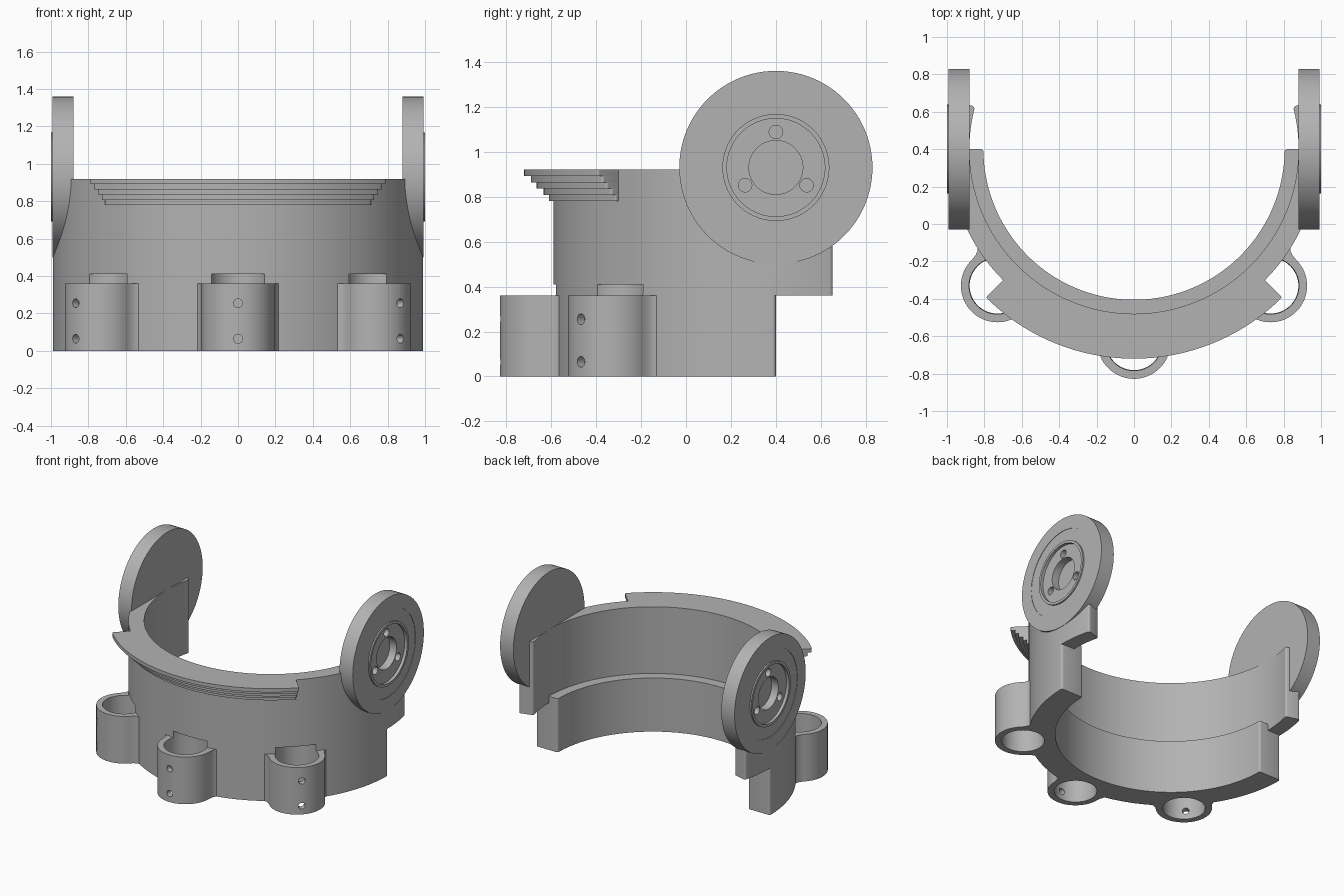
import bpy, bmesh
from math import sin, cos, radians, pi
from mathutils import Matrix, Vector

cube = bpy.data.objects.get("Cube")
if cube:
    bpy.data.objects.remove(cube)

grey = bpy.data.materials.new("plain grey")
grey.use_nodes = True
grey.diffuse_color = (0.45, 0.45, 0.45, 1)
grey.node_tree.nodes["Principled BSDF"].inputs["Base Color"].default_value = (0.45, 0.45, 0.45, 1)

CENTRE = Vector((0, 0.4, 0))   # axis of the curved wall
STEP = 1.25                    # degrees per wall segment


def make_object(name, bm):
    bmesh.ops.recalc_face_normals(bm, faces=bm.faces)
    mesh = bpy.data.meshes.new(name)
    bm.to_mesh(mesh)
    bm.free()
    mesh.materials.append(grey)
    obj = bpy.data.objects.new(name, mesh)
    bpy.context.scene.collection.objects.link(obj)
    return obj


def prism(name, outline, z0, z1, round_ids=(), radius=0.015):
    """Extrude an outline upwards, rounding the chosen upright edges."""
    bm = bmesh.new()
    low = [bm.verts.new((x, y, z0)) for x, y in outline]
    high = [bm.verts.new((x, y, z1)) for x, y in outline]
    bm.faces.new(low)
    bm.faces.new(high)
    n = len(outline)
    for i in range(n):
        j = (i + 1) % n
        bm.faces.new((low[i], low[j], high[j], high[i]))
    edges = [bm.edges.get((low[i], high[i])) for i in round_ids]
    if edges:
        bmesh.ops.bevel(bm, geom=edges, offset=radius, segments=4, profile=0.5, affect='EDGES')
    return make_object(name, bm)


def sector(name, r0, r1, half_angle, z0, z1, radius=0.015):
    """Curved wall centred on the front, reaching half_angle to each side."""
    n = round(2 * half_angle / STEP)
    angles = [radians(-90 - half_angle + i * STEP) for i in range(n + 1)]
    ring = [(r1 * cos(a), 0.4 + r1 * sin(a)) for a in angles]
    ring += [(r0 * cos(a), 0.4 + r0 * sin(a)) for a in reversed(angles)]
    return prism(name, ring, z0, z1, (0, n, n + 1, 2 * n + 1), radius)


def cylinder(name, start, end, r0, r1, segments=48):
    bm = bmesh.new()
    axis = Vector(end) - Vector(start)
    turn = axis.to_track_quat('Z', 'Y').to_matrix().to_4x4()
    place = Matrix.Translation((Vector(start) + Vector(end)) / 2) @ turn
    bmesh.ops.create_cone(bm, cap_ends=True, segments=segments, radius1=r0, radius2=r1,
                          depth=axis.length, matrix=place)
    return make_object(name, bm)


def combine(target, tool, operation):
    mod = target.modifiers.new("combine", 'BOOLEAN')
    mod.operation = operation
    mod.solver = 'EXACT'
    mod.object = tool
    bpy.context.view_layer.update()
    result = bpy.data.meshes.new_from_object(
        target.evaluated_get(bpy.context.evaluated_depsgraph_get()))
    target.modifiers.clear()
    target.data = result
    bpy.data.objects.remove(tool)


# Curved wall: thick lower part with a ledge, thinner and longer upper part
body = sector("curved_body", 0.805, 0.99, 90, 0, 0.41)
combine(body, sector("upper_wall", 0.88, 0.99, 105, 0.36, 0.92), 'UNION')

# Stepped flange under the top edge
for i, r in enumerate((1.01, 1.035, 1.065, 1.09, 1.12)):
    z = 0.78 + i * 0.028
    top = 0.92 if i == 4 else z + 0.028
    combine(body, sector("flange_step", 0.94, r, 45, z, top, 0.01), 'UNION')

# Three open holders on the outside of the wall
directions = [Vector((cos(radians(a)), sin(radians(a)), 0)) for a in (-135, -90, -45)]
up = Vector((0, 0, 1))
for d in directions:
    side = Vector((-d.y, d.x, 0))
    c = CENTRE + d * 1.033
    combine(body, cylinder("holder", c, c + up * 0.36, 0.195, 0.195, 64), 'UNION')
    half = [(0.194, 1.04), (0.198, 1.0), (0.208, 0.975), (0.225, 0.955), (0.225, 0.92)]
    outline = half + [(-s, r) for s, r in reversed(half)]
    points = [CENTRE + side * s + d * r for s, r in outline]
    combine(body, prism("holder_neck", [(p.x, p.y) for p in points], 0, 0.36), 'UNION')
for d in directions:
    c = CENTRE + d * 1.033
    combine(body, cylinder("bore", c - up * 0.05, c + up * 0.41, 0.148, 0.152, 64), 'DIFFERENCE')
    for z in (0.065, 0.255):
        p = c + up * z
        combine(body, cylinder("pin_hole", p + d * 0.08, p + d * 0.3, 0.024, 0.024, 24), 'DIFFERENCE')

# Side discs: revolved profile of (distance along x, radius)
profile = [(0.88, 0), (0.88, 0.43), (0.992, 0.43), (0.992, 0.33), (0.989, 0.33), (0.989, 0.238),
           (1.0, 0.238), (1.0, 0.218), (0.978, 0.218), (0.978, 0.12), (0.92, 0.12), (0.92, 0)]
hub = Vector((0, 0.4, 0.93))
discs = []
for s, label in ((1, "left"), (-1, "right")):
    # Seat for the disc in the wall
    combine(body, cylinder("seat", hub + Vector((s * 0.89, 0, 0)), hub + Vector((s * 1.2, 0, 0)),
                           0.42, 0.42, 96), 'DIFFERENCE')
    bm = bmesh.new()
    verts = [bm.verts.new(hub + Vector((s * x, 0, r))) for x, r in profile]
    edges = [bm.edges.new(pair) for pair in zip(verts, verts[1:])]
    bmesh.ops.spin(bm, geom=verts + edges, cent=hub, axis=(1, 0, 0), angle=2 * pi,
                   steps=96, use_merge=True)
    bmesh.ops.remove_doubles(bm, verts=bm.verts, dist=0.0001)
    disc = make_object(label + "_disc", bm)
    for a in (90, 210, 330):
        p = hub + Vector((0, cos(radians(a)), sin(radians(a)))) * 0.158
        combine(disc, cylinder("screw_hole", p + Vector((s * 0.92, 0, 0)),
                               p + Vector((s * 1.1, 0, 0)), 0.03, 0.03, 24), 'DIFFERENCE')
    discs.append(disc)

# Smooth curves with crisp edges
for obj in [body] + discs:
    bpy.ops.object.select_all(action='DESELECT')
    obj.select_set(True)
    bpy.context.view_layer.objects.active = obj
    bpy.ops.object.shade_smooth_by_angle(angle=radians(30))
